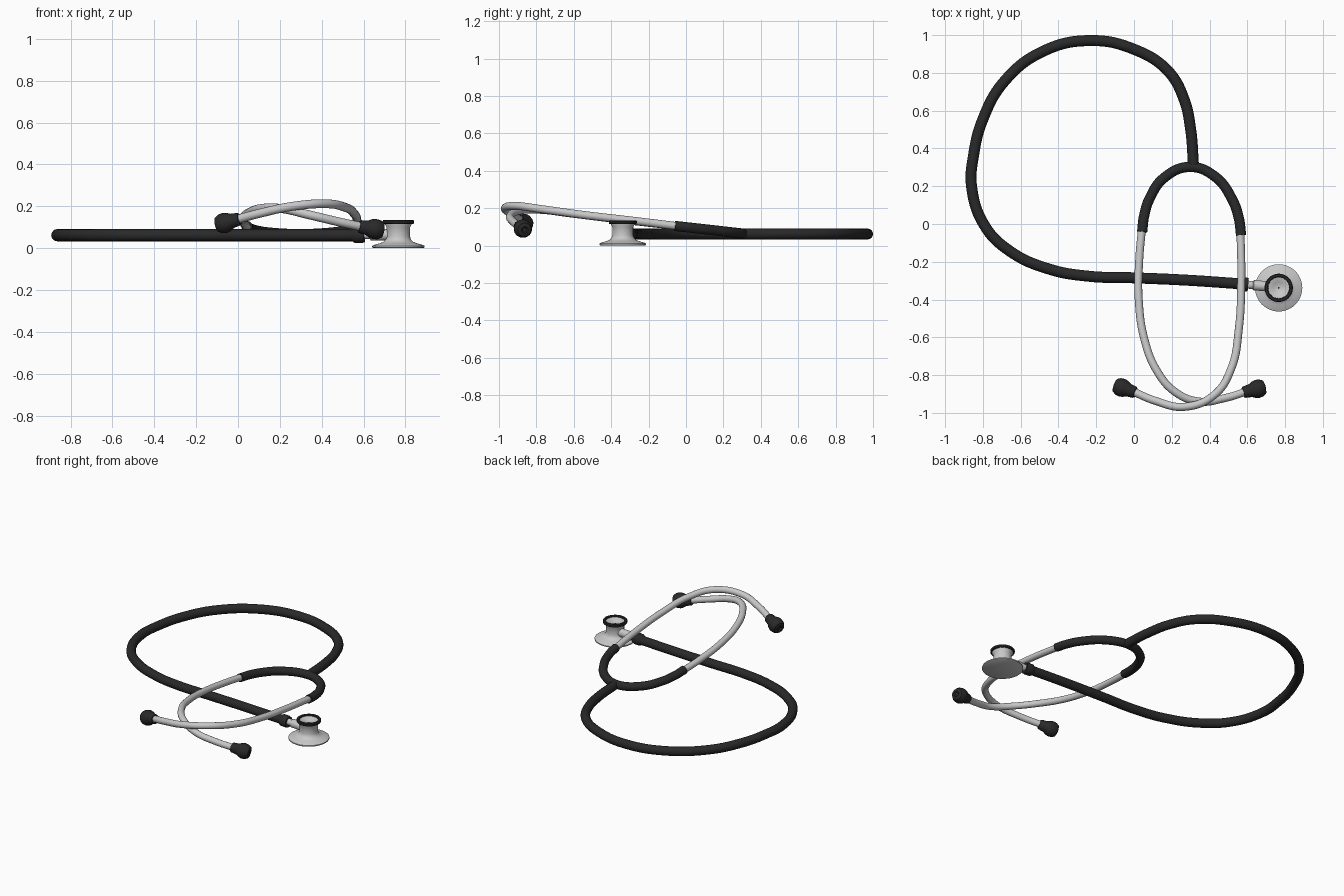
import bpy, bmesh, math
from mathutils import Vector

if "Cube" in bpy.data.objects:
    bpy.data.objects.remove(bpy.data.objects["Cube"])


def material(name, rgb):
    m = bpy.data.materials.new(name)
    m.diffuse_color = (*rgb, 1)
    m.use_nodes = True
    m.node_tree.nodes["Principled BSDF"].inputs["Base Color"].default_value = m.diffuse_color
    return m


RUBBER = material("black rubber", (0.022, 0.022, 0.023))
METAL = material("satin metal", (0.58, 0.58, 0.58))


def smooth(ob):
    bpy.ops.object.select_all(action='DESELECT')
    ob.select_set(True)
    bpy.context.view_layer.objects.active = ob
    bpy.ops.object.shade_smooth_by_angle(angle=math.radians(35))


def tube(name, pts, radius, mat):
    """Round tube swept along a smooth path."""
    cu = bpy.data.curves.new(name, 'CURVE')
    cu.dimensions = '3D'
    cu.bevel_depth = radius
    cu.bevel_resolution = 6
    cu.resolution_u = 10
    cu.use_fill_caps = True
    sp = cu.splines.new('BEZIER')
    sp.bezier_points.add(len(pts) - 1)
    for bp, p in zip(sp.bezier_points, pts):
        bp.co = p
        bp.handle_left_type = bp.handle_right_type = 'AUTO'
    cu.materials.append(mat)
    ob = bpy.data.objects.new(name, cu)
    bpy.context.collection.objects.link(ob)
    bpy.ops.object.select_all(action='DESELECT')
    ob.select_set(True)
    bpy.context.view_layer.objects.active = ob
    bpy.ops.object.convert(target='MESH')
    smooth(bpy.context.view_layer.objects.active)


def lathe(name, profile, origin, axis, mat, n=48):
    """Revolve (radius, height) points around an axis."""
    bm = bmesh.new()
    rings = []
    for r, h in profile:
        if r == 0:
            rings.append([bm.verts.new((0, 0, h))])
        else:
            rings.append([bm.verts.new((r * math.cos(2 * math.pi * i / n),
                                        r * math.sin(2 * math.pi * i / n), h)) for i in range(n)])
    for a, b in zip(rings, rings[1:]):
        for i in range(n):
            j = (i + 1) % n
            quad = [a[i % len(a)], a[j % len(a)], b[j % len(b)], b[i % len(b)]]
            bm.faces.new(list(dict.fromkeys(quad)))
    bmesh.ops.recalc_face_normals(bm, faces=bm.faces)
    me = bpy.data.meshes.new(name)
    bm.to_mesh(me)
    bm.free()
    me.materials.append(mat)
    ob = bpy.data.objects.new(name, me)
    ob.location = origin
    ob.rotation_euler = Vector(axis).to_track_quat('Z', 'Y').to_euler()
    bpy.context.collection.objects.link(ob)
    smooth(ob)


# Long rubber tube lying flat
loop = [(0.57, -0.317), (0.29, -0.298), (0, -0.285), (-0.235, -0.277), (-0.445, -0.24),
        (-0.655, -0.145), (-0.79, -0.01), (-0.86, 0.2), (-0.85, 0.36), (-0.80, 0.555),
        (-0.685, 0.757), (-0.48, 0.915), (-0.235, 0.971), (0, 0.925), (0.18, 0.81),
        (0.265, 0.66), (0.30, 0.50), (0.315, 0.31)]
tube("main_tube", [(x, y, 0.062) for x, y in loop], 0.029, RUBBER)

# Rubber yoke, sloping up toward the ear tubes
yoke = [(0.043, -0.042), (0.053, 0.04), (0.085, 0.14), (0.16, 0.245), (0.295, 0.302),
        (0.43, 0.25), (0.52, 0.13), (0.555, 0.03), (0.567, -0.06)]
tube("yoke", [(x, y, 0.065 + 0.112 * (0.3 - y)) for x, y in yoke], 0.027, RUBBER)

# Metal ear tubes, crossing over each other at the front
tube("ear_tube_left", [(0.045, 0.0, 0.099), (0.028, -0.185, 0.12), (0.025, -0.40, 0.145),
                       (0.055, -0.61, 0.171), (0.12, -0.775, 0.191), (0.215, -0.887, 0.188),
                       (0.345, -0.94, 0.158), (0.48, -0.922, 0.126), (0.61, -0.882, 0.098)],
     0.021, METAL)
tube("ear_tube_right", [(0.563, -0.02, 0.101), (0.568, -0.29, 0.134), (0.555, -0.555, 0.165),
                        (0.515, -0.765, 0.194), (0.425, -0.905, 0.212), (0.267, -0.968, 0.201),
                        (0.11, -0.935, 0.168), (-0.01, -0.885, 0.136)],
     0.021, METAL)

# Soft ear tips
tip = [(0, 0), (0.027, 0), (0.031, 0.006), (0.035, 0.04), (0.045, 0.06), (0.049, 0.078),
       (0.046, 0.1), (0.036, 0.117), (0.018, 0.122), (0.012, 0.116), (0, 0.114)]
lathe("ear_tip_right", tip, (0.578, -0.892, 0.104), (0.94, 0.24, -0.16), RUBBER, 32)
lathe("ear_tip_left", tip, (0.008, -0.893, 0.14), (-0.9, 0.33, -0.24), RUBBER, 32)

# Chestpiece: flared head and column with a shallow bell on top
C = (0.766, -0.338, 0)
lathe("chestpiece_body", [(0, 0), (0.118, 0), (0.125, 0.004), (0.125, 0.011), (0.118, 0.015),
                          (0.09, 0.023), (0.07, 0.031), (0.06, 0.042), (0.056, 0.055),
                          (0.056, 0.10), (0.066, 0.118), (0.066, 0.127), (0.056, 0.127),
                          (0.03, 0.114), (0.008, 0.108), (0, 0.108)], C, (0, 0, 1), METAL)
lathe("bell_rim", [(0.058, 0.117), (0.071, 0.115), (0.075, 0.12), (0.075, 0.13),
                   (0.071, 0.135), (0.06, 0.135), (0.056, 0.131), (0.055, 0.124),
                   (0.058, 0.117)], C, (0, 0, 1), RUBBER)
lathe("bell_opening", [(0, 0), (0.005, 0), (0.005, 0.002), (0, 0.002)],
      (C[0], C[1], 0.108), (0, 0, 1), RUBBER, 16)

# Stem joining tube and chestpiece
d = (0.2, -0.018, 0.0)
lathe("stem", [(0, 0), (0.021, 0), (0.021, 0.05), (0.027, 0.055), (0.027, 0.14), (0, 0.14)],
      (0.58, -0.319, 0.064), d, METAL, 32)
lathe("tube_collar", [(0, 0), (0.029, 0), (0.037, 0.012), (0.038, 0.045), (0.034, 0.06), (0, 0.06)],
      (0.545, -0.316, 0.062), d, RUBBER, 32)
